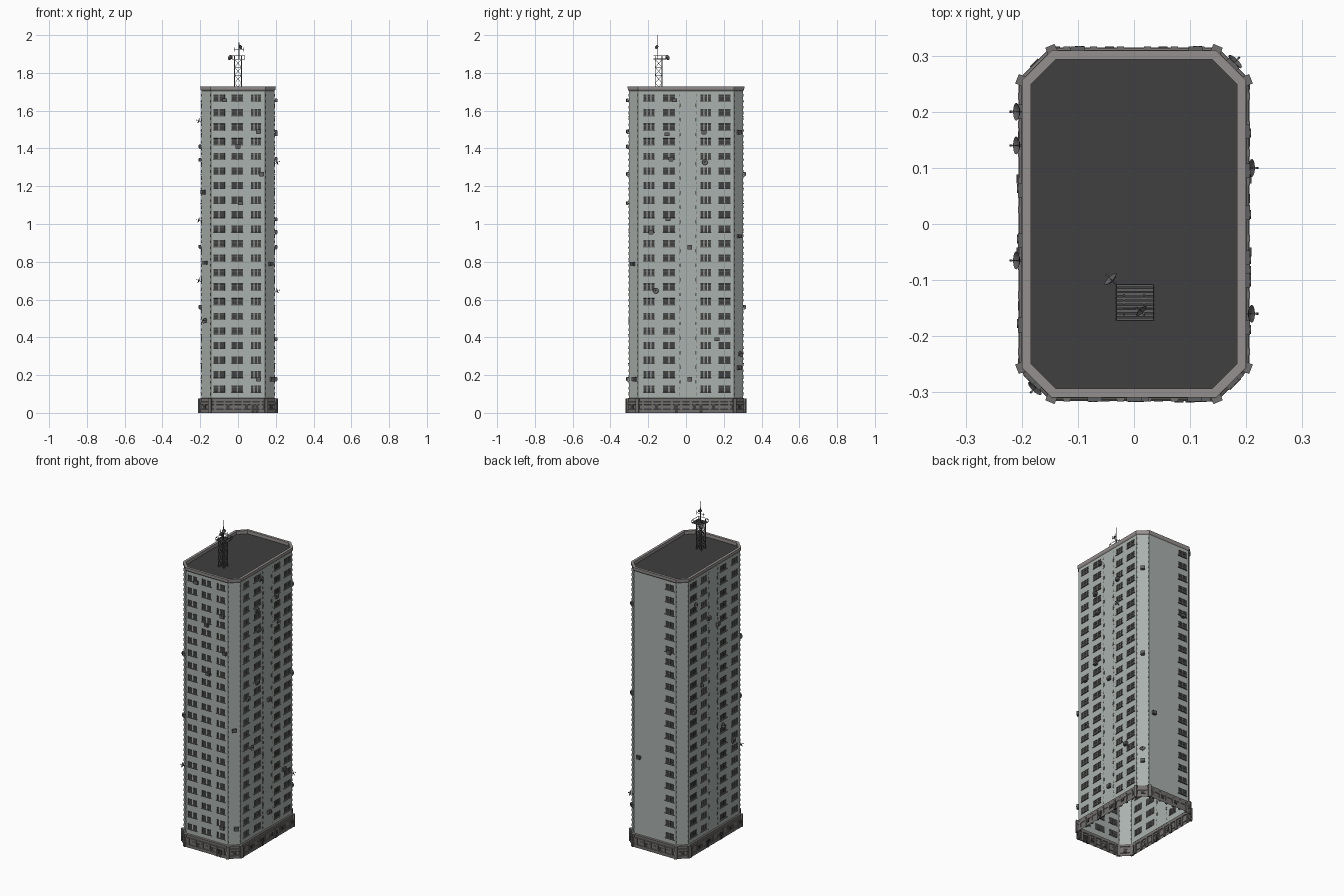
import bpy, bmesh, math, random
from mathutils import Matrix, Vector

if "Cube" in bpy.data.objects:
    bpy.data.objects.remove(bpy.data.objects["Cube"])

random.seed(4)
HX, HY, C = 0.194, 0.303, 0.05          # body half sizes and corner chamfer
FLOORS = [0.127 + 0.077 * i for i in range(21)]


def material(name, r, g, b):
    m = bpy.data.materials.new(name)
    m.diffuse_color = (r, g, b, 1)
    m.use_nodes = True
    m.node_tree.nodes["Principled BSDF"].inputs["Base Color"].default_value = m.diffuse_color
    return m


WALL = material("wall_grey_green", 0.40, 0.44, 0.42)
DARK = material("dark_glass", 0.05, 0.05, 0.05)
FRAME = material("window_frame", 0.13, 0.13, 0.12)
STONE = material("stone", 0.17, 0.16, 0.155)
COPING = material("coping", 0.30, 0.28, 0.275)
ROOF = material("roof_felt", 0.05, 0.05, 0.05)
METAL = material("metal", 0.12, 0.12, 0.12)


def finish(bm, name, *mats):
    me = bpy.data.meshes.new(name)
    bm.to_mesh(me)
    bm.free()
    for m in mats:
        me.materials.append(m)
    ob = bpy.data.objects.new(name, me)
    bpy.context.collection.objects.link(ob)
    return ob


def box(bm, M, pos, size):
    bmesh.ops.create_cube(bm, size=1, matrix=M @ Matrix.Translation(pos) @ Matrix.Diagonal((*size, 1)))


def strut(bm, a, b, t):
    a, b = Vector(a), Vector(b)
    d = b - a
    M = Matrix.Translation((a + b) / 2) @ d.to_track_quat('Z', 'Y').to_matrix().to_4x4()
    box(bm, M, (0, 0, 0), (t, t, d.length))


def frame(nx, ny, px, py):
    """Wall frame: x along the wall, y inward, z up."""
    n = Vector((nx, ny, 0)).normalized()
    M = Matrix((Vector((-n.y, n.x, 0)), -n, Vector((0, 0, 1)))).transposed().to_4x4()
    M.translation = (px, py, 0)
    return M


FRONT, BACK = frame(0, -1, 0, -HY), frame(0, 1, 0, HY)
RIGHT, LEFT = frame(1, 0, HX, 0), frame(-1, 0, -HX, 0)
CORNER = {(sx, sy): frame(sx, sy, sx * (HX - C / 2), sy * (HY - C / 2)) for sx in (-1, 1) for sy in (-1, 1)}


def octagon(o):
    x, y, c = HX + o, HY + o, C + o * 0.586
    q = [(x, y - c), (x - c, y)]
    return q + [(-a, b) for a, b in q[::-1]] + [(-a, -b) for a, b in q] + [(a, -b) for a, b in q[::-1]]


def loft(profile, name, mat):
    bm = bmesh.new()
    rings = [[bm.verts.new((x, y, z)) for x, y in octagon(o)] for o, z in profile]
    for r, s in zip(rings, rings[1:]):
        for i in range(8):
            j = (i + 1) % 8
            bm.faces.new((r[i], r[j], s[j], s[i]))
    return finish(bm, name, mat)


# Window groups along each wall: (start, end, number of lights)
side = [(-0.225, -0.167, 3), (-0.122, -0.058, 2), (0.077, 0.132, 3), (0.172, 0.236, 2)]
walls = {
    "front": (FRONT, HX - C, [(-0.13, -0.07, 2), (-0.035, 0.027, 2), (0.068, 0.122, 3)]),
    "back": (BACK, HX - C, [(0.07, 0.13, 2)]),
    "right": (RIGHT, HY - C, side),
    "left": (LEFT, HY - C, [(-b, -a, n) for a, b, n in side[::-1]]),
}


def facade(name, M, half, groups):
    cells = []
    for a, b, n in groups:
        w = (b - a + 0.004) / n
        cells += [(a + i * w, a + (i + 1) * w - 0.004) for i in range(n)]
    us = [-half] + [u for c in cells for u in c] + [half]
    zs = [0.07] + [z + d for z in FLOORS for d in (-0.018, 0.018)] + [1.712]
    bm = bmesh.new()
    grid = [[bm.verts.new(M @ Vector((u, 0, z))) for u in us] for z in zs]
    glass = []
    for j in range(len(zs) - 1):
        for i in range(len(us) - 1):
            f = bm.faces.new((grid[j][i], grid[j][i + 1], grid[j + 1][i + 1], grid[j + 1][i]))
            if i % 2 and j % 2:
                glass.append(f)
    bm.normal_update()
    # recessed reveal, frame, then pane
    for f in glass:
        f.material_index = 1
    bmesh.ops.inset_individual(bm, faces=glass, thickness=0.0006, depth=-0.003)
    bmesh.ops.inset_individual(bm, faces=glass, thickness=0.0022, depth=-0.001)
    for f in glass:
        f.material_index = 2
    finish(bm, name + "_wall", WALL, FRAME, DARK)
    # transoms and sills
    bm = bmesh.new()
    for z in FLOORS:
        for a, b, n in groups:
            box(bm, M, ((a + b) / 2, -0.001, z - 0.0195), (b - a + 0.006, 0.006, 0.003))
        for a, b in cells:
            box(bm, M, ((a + b) / 2, 0.003, z + 0.007), (b - a, 0.002, 0.002))
    finish(bm, name + "_sills", FRAME)


for name, args in walls.items():
    facade(name, *args)

# Plain chamfered corner walls and their toothed edge strips
bm, teeth = bmesh.new(), bmesh.new()
w = C / math.sqrt(2)
for M in CORNER.values():
    bm.faces.new([bm.verts.new(M @ Vector(p)) for p in ((-w, 0, 0.07), (w, 0, 0.07), (w, 0, 1.712), (-w, 0, 1.712))])
    for s in (-1, 1):
        for i in range(52):
            box(teeth, M, (s * (w - 0.003), 0, 0.1 + i * 0.031), (0.006, 0.003, 0.014))
finish(bm, "corner_walls", WALL)
finish(teeth, "corner_teeth", STONE)

# Stair strip on each long side: seams and small landing windows
bm = bmesh.new()
for M, s in ((RIGHT, 1), (LEFT, -1)):
    for u in (-0.035, 0.055):
        for i in range(52):
            box(bm, M, (s * u, 0, 0.1 + i * 0.031), (0.003, 0.003, 0.014))
        for z in FLOORS[:-1]:
            box(bm, M, (s * (u - 0.004 if u > 0 else u + 0.004), 0, z + 0.038), (0.009, 0.004, 0.018))
finish(bm, "stair_strip", FRAME)

# Stepped plinth, parapet and roof
loft([(0.012, 0), (0.012, 0.018), (0.009, 0.02), (0.009, 0.042), (0.011, 0.044), (0.011, 0.058),
      (0.007, 0.06), (0.007, 0.076), (0, 0.08)], "plinth", STONE)
loft([(0, 1.705), (0.005, 1.712), (0.006, 1.728), (-0.010, 1.728), (-0.010, 1.708)], "parapet", COPING)
bm = bmesh.new()
bm.faces.new([bm.verts.new((x, y, 1.708)) for x, y in octagon(-0.010)])
finish(bm, "roof", ROOF)

# Plinth piers, corner buttresses, doors and vents
piers, doors = bmesh.new(), bmesh.new()
for M, half, _ in walls.values():
    n = round(half / 0.026)
    for i in range(n):
        u = -half + (i + 0.5) * 2 * half / n
        box(piers, M, (u, -0.008, 0.03), (0.012, 0.01, 0.06))
        if i % 2:
            box(doors, M, (u + 0.02, -0.009, 0.034), (0.016, 0.008, 0.02))
for M, us in ((FRONT, (0.08, 0.1)), (RIGHT, (-0.05, 0.08)), (LEFT, (0.05, -0.08))):
    for u in us:
        box(doors, M, (u, -0.01, 0.022), (0.016, 0.01, 0.044))
for M in CORNER.values():
    box(doors, M, (0, -0.01, 0.034), (0.02, 0.008, 0.022))
for i, (x, y) in enumerate(octagon(0.008)):
    a = math.radians(22.5 + 45 * i)
    M = frame(math.cos(a), math.sin(a), x, y)
    box(piers, M, (0, 0, 0.038), (0.018, 0.014, 0.076))
finish(piers, "plinth_piers", STONE)
finish(doors, "doors_and_vents", DARK)

# Air conditioning boxes: (wall frame, position along wall, height)
SE, SW, NE, NW = CORNER[1, -1], CORNER[-1, -1], CORNER[1, 1], CORNER[-1, 1]
units = [(FRONT, -0.07, 1.655), (FRONT, 0.108, 1.49), (FRONT, 0, 1.41), (FRONT, 0.124, 1.265),
         (FRONT, 0.013, 1.11), (FRONT, 0.108, 0.18), (SE, 0, 0.79), (SE, 0.012, 0.18), (SW, 0, 0.795),
         (SW, -0.015, 1.17), (RIGHT, -0.06, 1.655), (RIGHT, -0.1, 1.475), (RIGHT, -0.08, 1.345),
         (RIGHT, 0.095, 1.487), (NE, 0, 1.487), (RIGHT, -0.095, 1.025), (RIGHT, -0.185, 0.957),
         (RIGHT, 0.02, 0.878), (NE, 0, 0.935), (RIGHT, 0.165, 0.39), (NE, 0, 0.24), (RIGHT, 0.02, 0.18),
         (BACK, 0.1, 1.265), (BACK, -0.11, 0.56), (LEFT, -0.06, 1.41), (LEFT, 0.03, 1.34),
         (LEFT, 0.18, 0.56), (LEFT, -0.2, 0.88)]
bm = bmesh.new()
for M, u, z in units:
    box(bm, M, (u, -0.007, z), (0.026, 0.012, 0.02))
    box(bm, M, (u, -0.005, z - 0.012), (0.022, 0.01, 0.002))
    bmesh.ops.create_cone(bm, cap_ends=True, segments=12, radius1=0.008, radius2=0.008, depth=0.002,
                          matrix=M @ Matrix.Translation((u - 0.003, -0.0135, z)) @ Matrix.Rotation(math.pi / 2, 4, 'X'))
finish(bm, "air_conditioners", METAL)


def dish(bm, M, r):
    """Shallow bowl opening along local +z with a feed arm."""
    rings = []
    for k in (0.1, 0.5, 0.8, 1):
        rings.append([bm.verts.new(M @ Vector((r * k * math.cos(a), r * k * math.sin(a), 0.4 * r * k * k)))
                      for a in (i * math.pi / 8 for i in range(16))])
    bm.faces.new(rings[0])
    for p, q in zip(rings, rings[1:]):
        for i in range(16):
            bm.faces.new((p[i], p[i - 1], q[i - 1], q[i]))
    box(bm, M, (0, 0, 0.5 * r), (0.0015, 0.0015, r))
    box(bm, M, (0, 0, r), (0.004, 0.004, 0.004))


# Satellite dishes on the walls
bm = bmesh.new()
for M, u, z in [(LEFT, -0.2, 1.545), (LEFT, -0.14, 1.02), (LEFT, 0.065, 0.70), (RIGHT, 0.10, 1.325),
                (RIGHT, -0.16, 0.645), (NE, 0, 0.31), (SW, 0.005, 0.487)]:
    strut(bm, M @ Vector((u, 0, z - 0.008)), M @ Vector((u, -0.01, z)), 0.003)
    dish(bm, M @ Matrix.Translation((u, -0.01, z)) @ Matrix.Rotation(math.radians(70), 4, 'X'), 0.016)
finish(bm, "wall_dishes", METAL)

# Lattice mast
bm = bmesh.new()
I, cx, cy, h = Matrix(), 0.0, -0.145, 0.018
corners = [(cx + sx * h, cy + sy * h) for sx, sy in ((-1, -1), (1, -1), (1, 1), (-1, 1))]
levels = [1.705 + i * 0.0415 for i in range(5)]
for i, (x, y) in enumerate(corners):
    p, q = corners[i - 1]
    strut(bm, (x, y, 1.705), (x, y, 1.89), 0.004)
    for a, b in zip(levels, levels[1:]):
        strut(bm, (x, y, a), (p, q, b), 0.002)
        strut(bm, (p, q, a), (x, y, b), 0.002)
        strut(bm, (x, y, b), (p, q, b), 0.002)
finish(bm, "mast_lattice", METAL)

# Mast platform, rail, aerial pole and dishes
bm = bmesh.new()
for i in range(9):
    box(bm, I, (0.002, -0.17 + i * 0.0075, 1.873), (0.07, 0.005, 0.002))
for s in (-1, 1):
    box(bm, I, (0.002 + s * 0.033, -0.14, 1.874), (0.003, 0.066, 0.004))
    box(bm, I, (0.002 + s * 0.033, -0.14, 1.891), (0.002, 0.066, 0.002))
    box(bm, I, (0.002, -0.14 + s * 0.032, 1.891), (0.068, 0.002, 0.002))
    for t in (-1, 1):
        box(bm, I, (0.002 + s * 0.033, -0.14 + t * 0.032, 1.882), (0.002, 0.002, 0.018))
strut(bm, (0.005, -0.15, 1.87), (0.005, -0.15, 1.96), 0.004)
strut(bm, (0.005, -0.15, 1.95), (0.005, -0.15, 2.0), 0.002)
strut(bm, (-0.02, -0.15, 1.922), (0.033, -0.15, 1.922), 0.002)
for x in (-0.018, 0.031):
    strut(bm, (x, -0.15, 1.912), (x, -0.15, 1.934), 0.002)
finish(bm, "mast_platform", METAL)
bm = bmesh.new()
for pos, direction, r in [((-0.038, -0.102, 1.88), (-0.7, 0.7, 0.25), 0.015), ((0.01, -0.152, 1.935), (0.6, -0.6, 0.3), 0.012)]:
    dish(bm, Matrix.Translation(pos) @ Vector(direction).to_track_quat('Z', 'Y').to_matrix().to_4x4(), r)
strut(bm, (-0.031, -0.108, 1.874), (-0.038, -0.102, 1.88), 0.003)
finish(bm, "mast_dishes", METAL)
